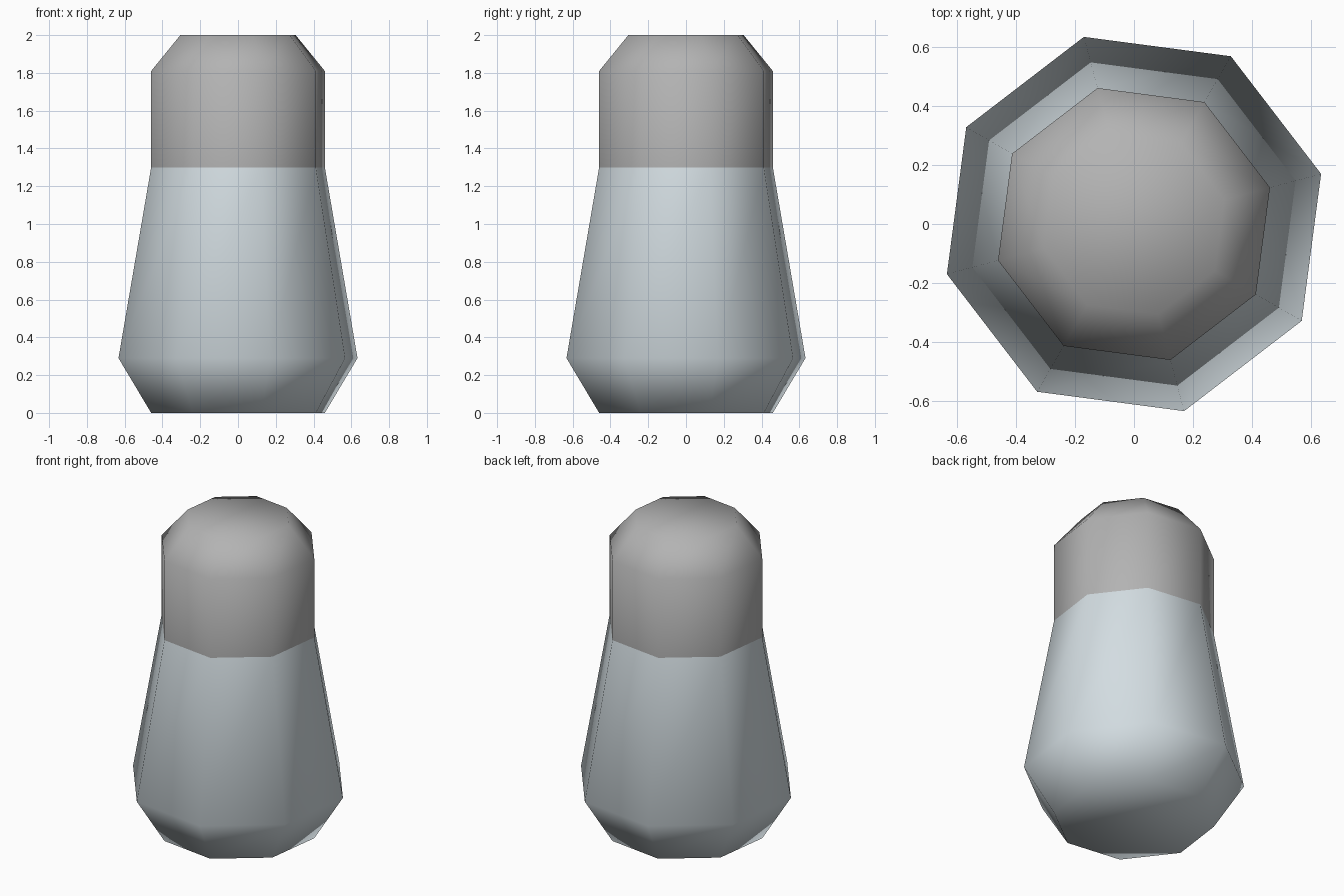
import bpy
import bmesh
from math import cos, sin, radians, tau

if "Cube" in bpy.data.objects:
    bpy.data.objects.remove(bpy.data.objects["Cube"], do_unlink=True)

SIDES = 8
TURN = radians(15)


def make_material(name, color):
    mat = bpy.data.materials.new(name)
    mat.use_nodes = True
    mat.diffuse_color = color
    mat.node_tree.nodes["Principled BSDF"].inputs["Base Color"].default_value = color
    return mat


def lathe(name, profile, mat, closed_end):
    """Smooth eight-sided shell through (radius, height) rings, capped at one end."""
    bm = bmesh.new()
    angles = [TURN + tau * i / SIDES for i in range(SIDES)]
    rings = [[bm.verts.new((r * cos(a), r * sin(a), z)) for a in angles]
             for r, z in profile]
    for low, high in zip(rings, rings[1:]):
        for i in range(SIDES):
            j = (i + 1) % SIDES
            bm.faces.new((low[i], low[j], high[j], high[i]))
    if closed_end == "bottom":
        bm.faces.new(rings[0][::-1])
    else:
        bm.faces.new(rings[-1])
    for face in bm.faces:
        face.smooth = True
    mesh = bpy.data.meshes.new(name)
    bm.to_mesh(mesh)
    bm.free()
    mesh.materials.append(mat)
    obj = bpy.data.objects.new(name, mesh)
    bpy.context.collection.objects.link(obj)
    return obj


glass = make_material("pale_blue_glass", (0.65, 0.72, 0.755, 1))
metal = make_material("grey_metal", (0.45, 0.45, 0.45, 1))

# Flared container with a tapered foot
lathe("shaker_body", [(0.476, 0), (0.655, 0.29), (0.476, 1.3)], glass, "bottom")

# Lid with a bevelled top
lathe("shaker_lid", [(0.476, 1.3), (0.476, 1.81), (0.316, 2)], metal, "top")
